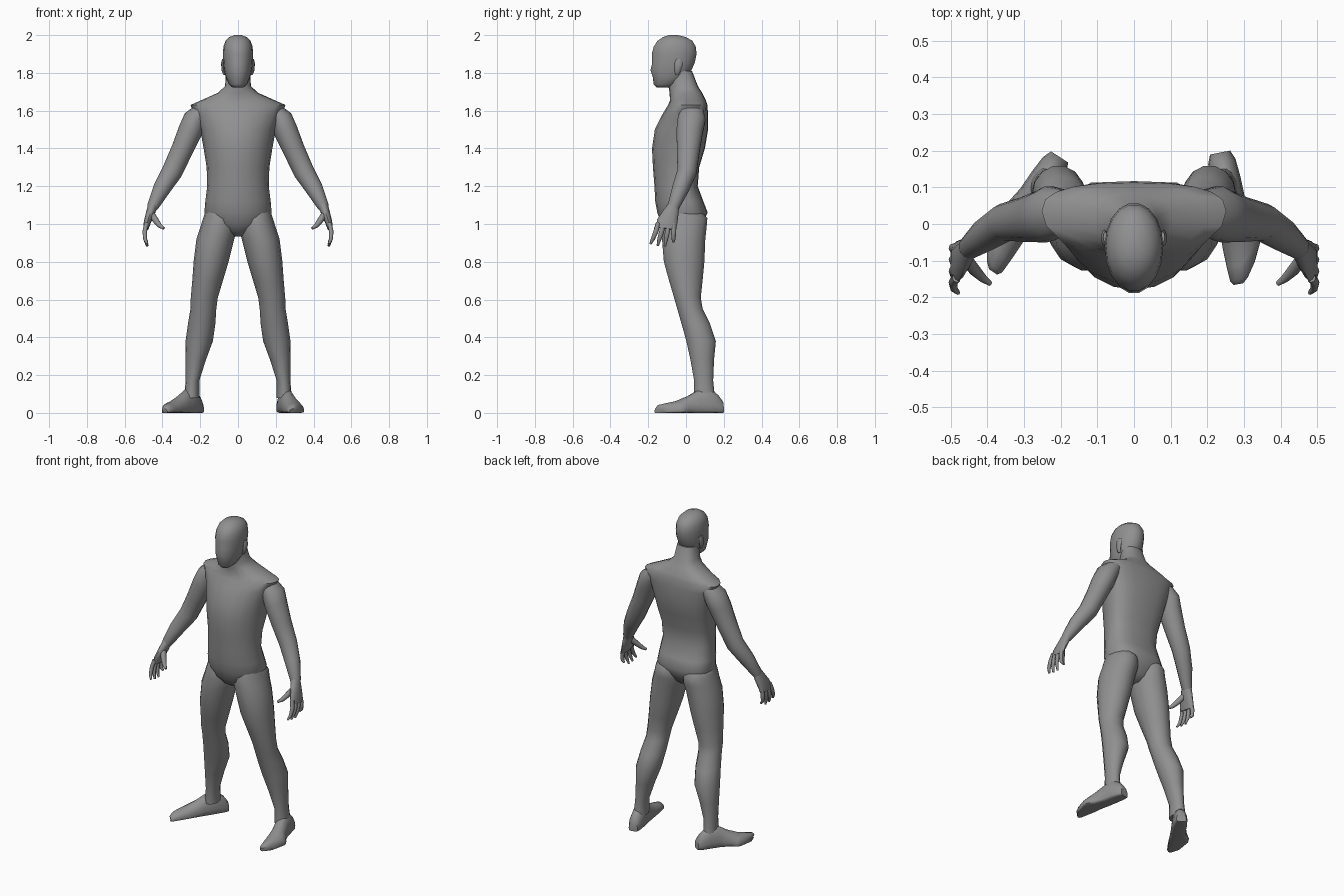
import bpy, bmesh, math
from mathutils import Vector, Matrix

skin = bpy.data.materials.new("grey_skin")
skin.diffuse_color = (0.28, 0.28, 0.28, 1)


def power(value, n):
    return math.copysign(abs(value) ** (2 / n), value)


def loft(name, rings, sharp=50):
    """Bridge rings of points into a closed, smooth shaded skin."""
    bm = bmesh.new()
    loops = [[bm.verts.new(p) for p in ring] for ring in rings]
    for a, b in zip(loops, loops[1:]):
        for i in range(len(a)):
            j = (i + 1) % len(a)
            bm.faces.new((a[i], a[j], b[j], b[i]))
    bm.faces.new(loops[0])
    bm.faces.new(loops[-1])
    bmesh.ops.recalc_face_normals(bm, faces=bm.faces)
    mesh = bpy.data.meshes.new(name)
    bm.to_mesh(mesh)
    bm.free()
    mesh.materials.append(skin)
    mesh.shade_smooth()
    mesh.set_sharp_from_angle(angle=math.radians(sharp))
    obj = bpy.data.objects.new(name, mesh)
    bpy.context.collection.objects.link(obj)
    return obj


def oval(cx, hw, front, mid, back, sides=16, nf=2.0, nb=2.0):
    """Oval in a plane, with a separate depth and squareness front and back."""
    pts = []
    for i in range(sides):
        a = 2 * math.pi * i / sides
        c, s = math.cos(a), math.sin(a)
        n = nb if s > 0 else nf
        depth = back - mid if s > 0 else mid - front
        pts.append((cx + hw * power(c, n), mid + depth * power(s, n)))
    return pts


def level_rings(rows, **kw):
    """Horizontal rings from rows of z, half width, front, middle, back."""
    return [[(x, y, z) for x, y in oval(0, hw, f, m, b, **kw)]
            for z, hw, f, m, b in rows]


def tube(name, path, side, sides=12):
    """Limb along rows of x, y, z, thickness radius, depth radius."""
    pts = [Vector(p[:3]) for p in path]
    rings = []
    for i, row in enumerate(path):
        d = (pts[min(i + 1, len(pts) - 1)] - pts[max(i - 1, 0)]).normalized()
        v = Vector((0, 1, 0))
        v = (v - d * v.dot(d)).normalized()
        u = v.cross(d)
        ring = []
        for k in range(sides):
            a = 2 * math.pi * k / sides
            p = pts[i] + u * row[3] * math.cos(a) + v * row[4] * math.sin(a)
            ring.append((p.x * side, p.y, p.z))
        rings.append(ring)
    return loft(name, rings)


# Torso with shoulders and neck
loft("torso", level_rings([
    (0.935, 0.025, -0.06, -0.01, 0.03),
    (0.96, 0.08, -0.10, -0.01, 0.06),
    (1.00, 0.155, -0.13, -0.01, 0.085),
    (1.06, 0.178, -0.152, -0.01, 0.115),
    (1.12, 0.173, -0.163, -0.02, 0.092),
    (1.20, 0.163, -0.167, -0.03, 0.062),
    (1.30, 0.166, -0.175, -0.02, 0.07),
    (1.40, 0.182, -0.18, 0.00, 0.10),
    (1.50, 0.20, -0.165, 0.02, 0.117),
    (1.58, 0.228, -0.125, 0.03, 0.117),
    (1.63, 0.252, -0.095, 0.035, 0.113),
    (1.655, 0.195, -0.085, 0.025, 0.105),
    (1.695, 0.105, -0.087, 0.01, 0.085),
    (1.73, 0.069, -0.093, -0.01, 0.063),
    (1.81, 0.062, -0.09, -0.03, 0.032),
], sides=20, nb=2.6), 60)

# Head
loft("head", level_rings([
    (1.722, 0.028, -0.155, -0.12, -0.08),
    (1.74, 0.048, -0.172, -0.10, -0.03),
    (1.78, 0.066, -0.178, -0.07, 0.01),
    (1.815, 0.074, -0.19, -0.06, 0.03),
    (1.85, 0.078, -0.181, -0.06, 0.047),
    (1.90, 0.080, -0.183, -0.06, 0.058),
    (1.94, 0.077, -0.172, -0.06, 0.053),
    (1.97, 0.066, -0.152, -0.06, 0.035),
    (1.99, 0.045, -0.122, -0.065, 0.00),
    (2.00, 0.018, -0.09, -0.07, -0.045),
], sides=18, nf=2.1), 70)

# Leg rows: z, inner x, outer x, front y, back y
LEG = [
    (1.10, 0.04, 0.16, -0.10, 0.06),
    (1.03, 0.012, 0.185, -0.125, 0.116),
    (0.98, 0.005, 0.20, -0.128, 0.112),
    (0.92, 0.02, 0.22, -0.13, 0.105),
    (0.80, 0.05, 0.235, -0.12, 0.10),
    (0.70, 0.08, 0.242, -0.092, 0.09),
    (0.61, 0.107, 0.25, -0.065, 0.08),
    (0.55, 0.115, 0.252, -0.048, 0.09),
    (0.47, 0.12, 0.265, -0.025, 0.13),
    (0.38, 0.133, 0.278, 0.00, 0.16),
    (0.28, 0.17, 0.278, 0.022, 0.15),
    (0.17, 0.205, 0.277, 0.042, 0.145),
    (0.08, 0.205, 0.285, 0.04, 0.155),
]
# Arm rows: x, y, z, thickness, depth
ARM = [
    (0.19, 0.035, 1.60, 0.045, 0.06),
    (0.228, 0.03, 1.555, 0.062, 0.075),
    (0.252, 0.02, 1.495, 0.064, 0.072),
    (0.297, 0.012, 1.39, 0.058, 0.062),
    (0.350, 0.005, 1.275, 0.055, 0.052),
    (0.405, -0.03, 1.185, 0.046, 0.045),
    (0.450, -0.065, 1.095, 0.031, 0.032),
    (0.455, -0.068, 1.08, 0.025, 0.030),
]
PALM = [
    (0.450, -0.065, 1.10, 0.026, 0.030),
    (0.463, -0.08, 1.06, 0.024, 0.042),
    (0.480, -0.10, 1.01, 0.019, 0.055),
    (0.488, -0.106, 0.975, 0.014, 0.054),
]
THUMB = [
    (0.460, -0.095, 1.055, 0.018, 0.018),
    (0.433, -0.128, 1.015, 0.016, 0.016),
    (0.413, -0.148, 0.99, 0.012, 0.012),
    (0.392, -0.163, 0.977, 0.007, 0.007),
]
# Finger rows: knuckle y, tip y, tip z
FINGERS = [(-0.147, -0.188, 0.895), (-0.120, -0.150, 0.885),
           (-0.092, -0.112, 0.882), (-0.066, -0.066, 0.905)]
# Foot rows: distance from heel, centre offset, half width, height
FOOT = [
    (0.000, 0.000, 0.028, 0.06),
    (0.025, 0.000, 0.038, 0.095),
    (0.075, 0.000, 0.042, 0.135),
    (0.130, 0.000, 0.043, 0.125),
    (0.190, 0.006, 0.047, 0.09),
    (0.260, 0.014, 0.057, 0.062),
    (0.310, 0.014, 0.056, 0.052),
    (0.350, 0.004, 0.044, 0.042),
    (0.362, 0.002, 0.034, 0.025),
]

for label, side, heel, turn in (("left", 1, (0.235, 0.195), 11),
                                ("right", -1, (0.203, 0.183), 33)):
    # Leg
    loft(label + "_leg", [
        [(x * side, y, z) for x, y in
         oval((xi + xo) / 2, (xo - xi) / 2, f, (f + b) / 2, b, sides=14)]
        for z, xi, xo, f, b in LEG], 70)

    # Foot, turned outwards about the heel
    rot = Matrix.Rotation(math.radians(turn), 3, 'Z')
    rings = []
    for t, cx, hw, h in FOOT:
        ring = []
        for x, z in oval(cx, hw, 0, 0.3 * h, h, sides=14, nf=5):
            # the toe line slants back towards the outer side
            slant = max(0, t - 0.2) * 0.35 * max(0, x) / 0.04
            p = rot @ Vector((x, -t + slant, z))
            ring.append(((p.x + heel[0]) * side, p.y + heel[1], p.z))
        rings.append(ring)
    loft(label + "_foot", rings, 50)

    # Arm and hand
    tube(label + "_arm", ARM, side, 14)
    tube(label + "_palm", PALM, side, 12)
    tube(label + "_thumb", THUMB, side, 8)
    for n, (y0, y1, z1) in enumerate(FINGERS, 1):
        tube(f"{label}_finger_{n}", [
            (0.484, y0, 1.005, 0.012, 0.013),
            (0.494, y0 * 0.7 + y1 * 0.3, 0.96, 0.012, 0.013),
            (0.492, y0 * 0.3 + y1 * 0.7, 0.92, 0.010, 0.011),
            (0.480, y1, z1, 0.006, 0.006)], side, 8)

    # Ear
    tube(label + "_ear", [
        (0.070, -0.048, 1.79, 0.007, 0.008),
        (0.077, -0.045, 1.81, 0.009, 0.016),
        (0.081, -0.038, 1.85, 0.009, 0.023),
        (0.078, -0.036, 1.872, 0.006, 0.014)], side, 8)
